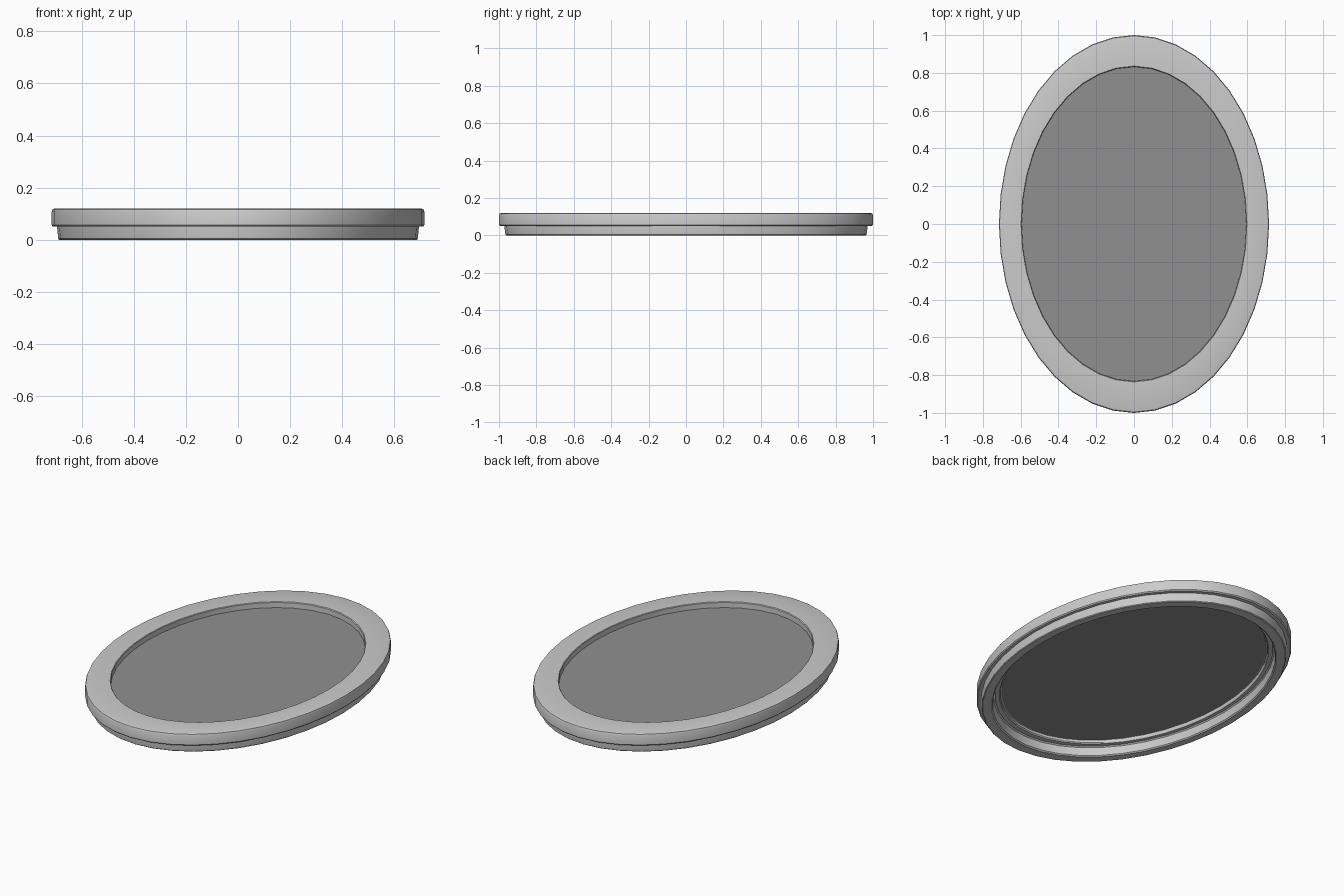
import bpy, bmesh
from math import cos, sin, tau

if "Cube" in bpy.data.objects:
    bpy.data.objects.remove(bpy.data.objects["Cube"])

SEGMENTS = 40
WIDTH = 0.715  # short half-axis relative to the long one


def elliptical_lathe(name, profile, closed):
    """Sweep (radius, z) points around z on an ellipse; open profiles get capped."""
    bm = bmesh.new()
    rings = []
    for r, z in profile:
        rings.append([bm.verts.new((WIDTH * r * sin(tau * i / SEGMENTS),
                                    r * cos(tau * i / SEGMENTS), z))
                      for i in range(SEGMENTS)])
    pairs = list(zip(rings, rings[1:]))
    if closed:
        pairs.append((rings[-1], rings[0]))
    else:
        bm.faces.new(rings[0])
        bm.faces.new(rings[-1])
    for a, b in pairs:
        for i in range(SEGMENTS):
            j = (i + 1) % SEGMENTS
            bm.faces.new((a[i], a[j], b[j], b[i]))
    bmesh.ops.recalc_face_normals(bm, faces=bm.faces)
    mesh = bpy.data.meshes.new(name)
    bm.to_mesh(mesh)
    bm.free()
    obj = bpy.data.objects.new(name, mesh)
    bpy.context.collection.objects.link(obj)
    bpy.ops.object.select_all(action='DESELECT')
    obj.select_set(True)
    bpy.context.view_layer.objects.active = obj
    bpy.ops.object.shade_smooth_by_angle(angle=0.6)
    return obj


# Frame: wide upper rim, stepped-in base ring, hollow underside
elliptical_lathe("oval_frame", [
    (0.832, 0.116), (0.836, 0.12),
    (0.985, 0.12), (0.996, 0.117), (1.0, 0.108),
    (1.0, 0.056), (0.994, 0.05),
    (0.971, 0.05), (0.971, 0.045), (0.965, 0.004), (0.960, 0.0),
    (0.905, 0.0), (0.897, 0.006), (0.890, 0.05), (0.882, 0.056),
    (0.855, 0.056), (0.850, 0.062), (0.850, 0.076), (0.832, 0.08),
], closed=True)

# Recessed dark panel
panel = elliptical_lathe("inset_panel", [(0.842, 0.074), (0.842, 0.086)], closed=False)
dark = bpy.data.materials.new("dark_grey")
dark.diffuse_color = (0.28, 0.28, 0.28, 1)
dark.use_nodes = True
dark.node_tree.nodes["Principled BSDF"].inputs["Base Color"].default_value = dark.diffuse_color
panel.data.materials.append(dark)
